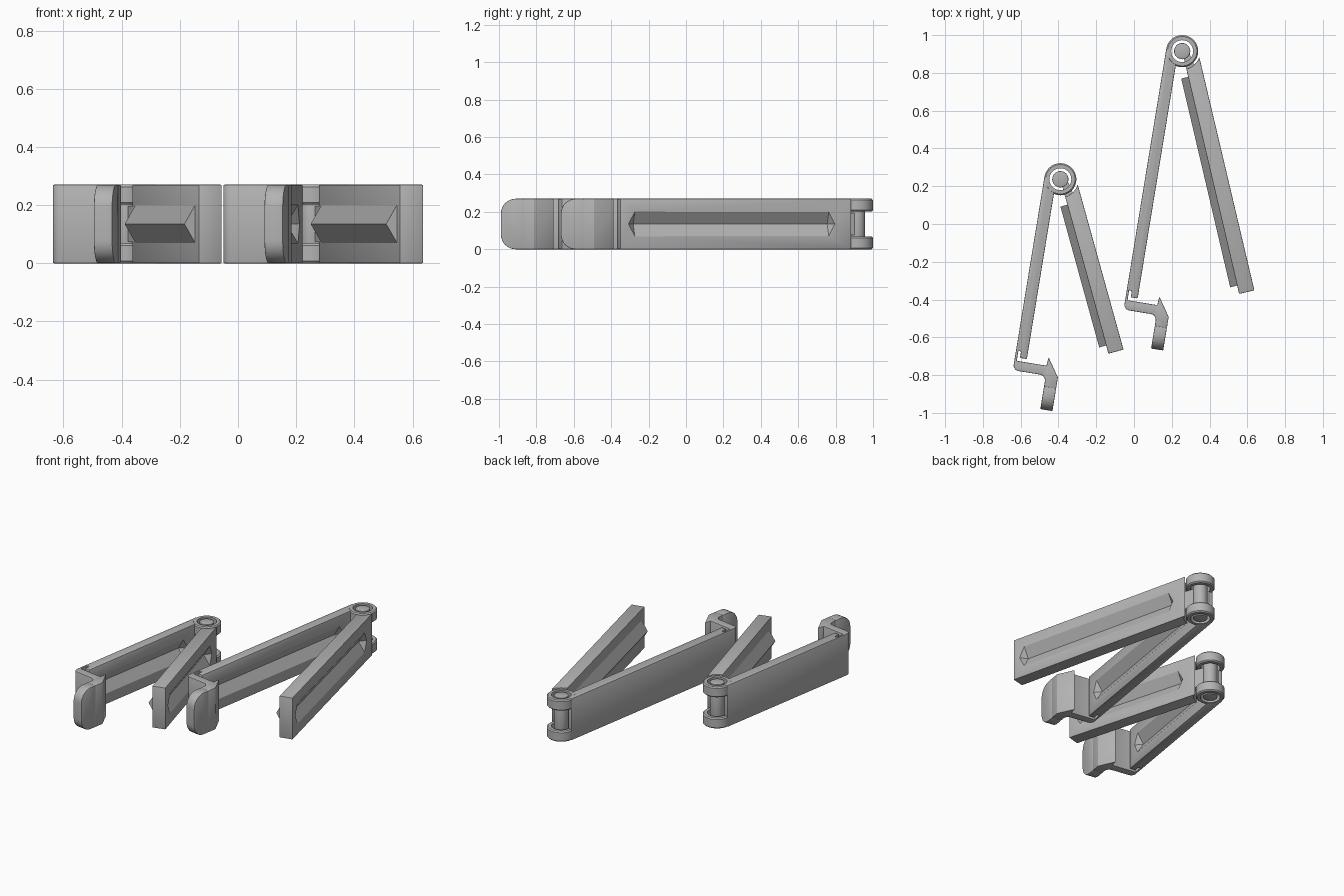
import bpy, bmesh, math
from mathutils import Matrix

if "Cube" in bpy.data.objects:
    bpy.data.objects.remove(bpy.data.objects["Cube"])

H = 0.27            # clip height
MID = H / 2
GREY = bpy.data.materials.new("grey plastic")
GREY.diffuse_color = (0.45, 0.45, 0.45, 1)
GREY.use_nodes = True
GREY.node_tree.nodes["Principled BSDF"].inputs["Base Color"].default_value = GREY.diffuse_color


def arc(cx, cy, r, a0, a1, n):
    """Points on an arc, angles in degrees."""
    return [(cx + r * math.cos(math.radians(a0 + (a1 - a0) * i / n)),
             cy + r * math.sin(math.radians(a0 + (a1 - a0) * i / n))) for i in range(n + 1)]


def prism(name, pts, lo, hi, frame, put=lambda u, v, w: (u, v, w), bevel=0):
    """Extrude the outline pts from lo to hi, then place it in an arm's frame."""
    bm = bmesh.new()
    a, b = [[bm.verts.new(put(u, v, w)) for u, v in pts] for w in (lo, hi)]
    bm.faces.new(a)
    bm.faces.new(b)
    for i in range(len(pts)):
        j = (i + 1) % len(pts)
        bm.faces.new((a[i], a[j], b[j], b[i]))
    return finish(name, bm, frame, bevel)


def finish(name, bm, frame, bevel=0):
    bmesh.ops.transform(bm, matrix=frame, verts=bm.verts)
    bmesh.ops.recalc_face_normals(bm, faces=bm.faces)
    me = bpy.data.meshes.new(name)
    bm.to_mesh(me)
    bm.free()
    me.materials.append(GREY)
    ob = bpy.data.objects.new(name, me)
    bpy.context.collection.objects.link(ob)
    if bevel:
        m = ob.modifiers.new("edge", 'BEVEL')
        m.width, m.segments, m.limit_method = bevel, 2, 'ANGLE'
        m.angle_limit = math.radians(40)
        apply(ob, m)
    return ob


def apply(ob, mod):
    bpy.context.view_layer.objects.active = ob
    bpy.ops.object.modifier_apply(modifier=mod.name)


def cut(ob, cutter):
    m = ob.modifiers.new("cut", 'BOOLEAN')
    m.operation, m.solver, m.object = 'DIFFERENCE', 'EXACT', cutter
    apply(ob, m)
    bpy.data.objects.remove(cutter)


def groove_cutter(face, deep, s0, s1, frame):
    """V-shaped bar with pointed ends, sunk from the face to the deep line."""
    out = face + (face - deep) * 0.25
    w = 0.066
    bm = bmesh.new()
    t = 0.035
    hull = [(deep, s0 + t, MID), (deep, s1 - t, MID)]
    for p in (face, out):
        hull += [(p, s0, MID), (p, s1, MID)]
        hull += [(p, s, MID + k * w) for s in (s0 + t, s1 - t) for k in (-1, 1)]
    for v in hull:
        bm.verts.new(v)
    bmesh.ops.convex_hull(bm, input=bm.verts)
    return finish("groove_cutter", bm, frame)


def ring(name, r_in, r_out, z0, z1, frame, n=40):
    """Knuckle ring with slightly softened outer edges."""
    c = 0.007
    prof = [(r_in, z0), (r_out - c, z0), (r_out, z0 + c),
            (r_out, z1 - c), (r_out - c, z1), (r_in, z1)]
    bm = bmesh.new()
    rows = [[bm.verts.new((r * math.cos(k * math.tau / n), r * math.sin(k * math.tau / n), z))
             for r, z in prof] for k in range(n)]
    for k in range(n):
        q, s = rows[k], rows[(k + 1) % n]
        for i in range(len(prof)):
            j = (i + 1) % len(prof)
            bm.faces.new((q[i], q[j], s[j], s[i]))
    return finish(name, bm, frame)


def clip(tag, px, py, ang_a, ang_b, length):
    # Frames: first axis points away from the clip's inside, second runs down the arm
    sa, ca = math.sin(math.radians(ang_a)), math.cos(math.radians(ang_a))
    sb, cb = math.sin(math.radians(ang_b)), math.cos(math.radians(ang_b))
    A = Matrix(((-ca, -sa, 0, px), (sa, -ca, 0, py), (0, 0, 1, 0), (0, 0, 0, 1)))
    B = Matrix(((cb, sb, 0, px), (sb, -cb, 0, py), (0, 0, 1, 0), (0, 0, 0, 1)))
    e = length + 0.08

    # Hook arm: long bar, thin spring slot, cross plate and barb in one outline
    outline = [(0.085, 0.0), (0.085, e - 0.035)] + arc(0.055, e - 0.03, 0.03, 0, 90, 5)
    outline += [(-0.06, e)] + arc(-0.062, e + 0.03, 0.03, 270, 180, 5)
    outline += [(-0.092, e + 0.06), (-0.157, e + 0.06), (-0.157, e),
                (-0.091, e - 0.098), (-0.087, e - 0.052), (0.045, e - 0.052),
                (0.058, e - 0.06), (0.058, e - 0.04), (0.073, e - 0.05),
                (0.073, e - 0.105), (0.058, e - 0.105), (0.058, e - 0.07),
                (0.021, e - 0.07), (0.021, 0.075), (0.058, 0.055), (0.058, 0.0)]
    # keep the slot simple and clean
    k = outline.index((0.045, e - 0.052))
    outline[k:k + 4] = [(0.072, e - 0.052)]
    arm = prism(tag + "_hook_arm", outline, 0, H, A, bevel=0.004)
    cut(arm, groove_cutter(0.021, 0.061, 0.14, length - 0.045, A))

    # Finger lip with rounded tip corners
    r = 0.08
    tip = e + 0.18
    lip = [(e + 0.058, 0.0)] + arc(tip - r, r, r, -90, 0, 8) + \
        arc(tip - r, H - r, r, 0, 90, 8) + [(e + 0.058, H)]
    prism(tag + "_finger_lip", lip, -0.157, -0.092, A,
          put=lambda u, v, w: (w, u, v), bevel=0.004)

    # Hinge: two rings on the hook arm, loose pin on the other arm
    ring(tag + "_lower_knuckle", 0.058, 0.085, 0, 0.068, A)
    ring(tag + "_upper_knuckle", 0.058, 0.085, H - 0.068, H, A)
    prism(tag + "_hinge_pin", arc(0, 0, 0.043, 0, 348.75, 31), 0.002, H - 0.002, B, bevel=0.004)
    prism(tag + "_pin_tongue", [(0.0, 0.02), (0.035, 0.02), (0.05, 0.13), (0.0, 0.13)],
          0.075, H - 0.075, B)

    # Ridge arm: concave start around the knuckle, groove outside, ridge inside
    bar = arc(0, 0, 0.096, 90, 32, 8) + [(0.083, length), (0.0, length)]
    arm = prism(tag + "_ridge_arm", bar, 0, H, B, bevel=0.004)
    cut(arm, groove_cutter(0.083, 0.043, 0.14, length - 0.045, B))
    prism(tag + "_sealing_ridge", [(0.002, MID - 0.068), (-0.038, MID), (0.002, MID + 0.068)],
          0.14, length - 0.045, B, put=lambda u, v, w: (u, w, v))


clip("large", 0.255, 0.915, 9.3, 13.2, 1.32)
clip("small", -0.39, 0.237, 9.3, 15.4, 0.958)

# Smooth the round parts, keep edges sharp
for ob in bpy.context.scene.objects:
    ob.select_set(True)
bpy.context.view_layer.objects.active = bpy.context.scene.objects[0]
bpy.ops.object.shade_smooth_by_angle(angle=math.radians(30))
